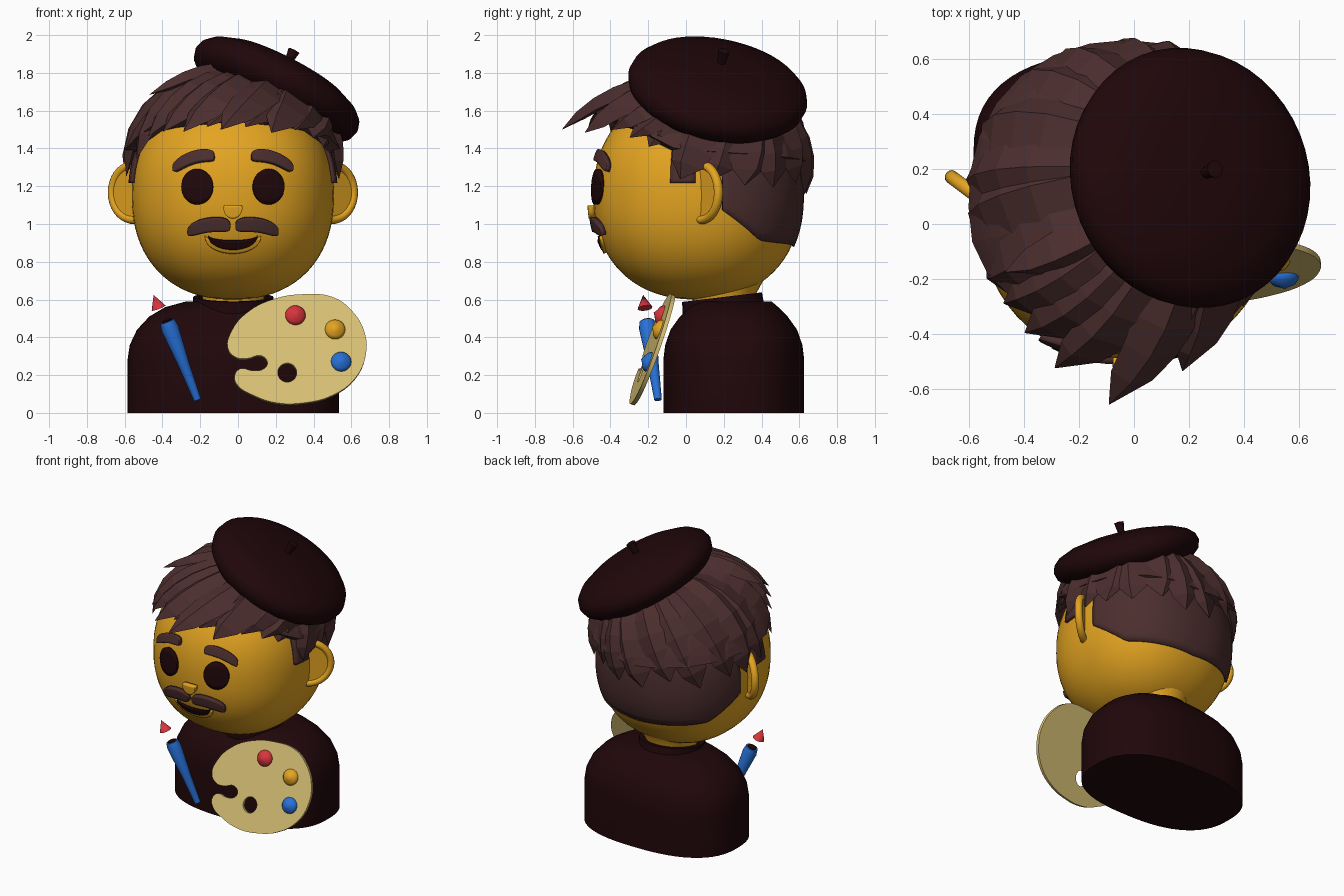
import bpy, bmesh, random
from math import sin, cos, pi, radians, sqrt
from mathutils import Vector, Matrix

cube = bpy.data.objects.get("Cube")
if cube:
    bpy.data.objects.remove(cube, do_unlink=True)
random.seed(4)


def material(name, r, g, b):
    m = bpy.data.materials.new(name)
    m.use_nodes = True
    m.diffuse_color = (r, g, b, 1)
    m.node_tree.nodes["Principled BSDF"].inputs["Base Color"].default_value = (r, g, b, 1)
    return m


SKIN = material("golden skin", 0.77, 0.37, 0.015)
HAIR = material("brown hair", 0.072, 0.027, 0.027)
DARK = material("dark cloth", 0.014, 0.002, 0.003)
WOOD = material("pale wood", 0.7, 0.54, 0.18)
RED = material("red paint", 0.68, 0.035, 0.045)
BLUE = material("blue paint", 0.021, 0.165, 0.68)


def finish(name, mesh, mat, smooth=40):
    ob = bpy.data.objects.new(name, mesh)
    bpy.context.collection.objects.link(ob)
    mesh.materials.clear()
    mesh.materials.append(mat)
    if smooth:
        mesh.shade_smooth()
        mesh.set_sharp_from_angle(angle=radians(smooth))
    return ob


def grid(name, rows, mat, wrap=False, caps=False, smooth=40, thick=0, matrix=None):
    """Quad surface through rows of points, optionally closed round and capped."""
    bm = bmesh.new()
    vs = [[bm.verts.new(p) for p in row] for row in rows]
    n = len(rows[0])
    for a, b in zip(vs, vs[1:]):
        for i in range(n if wrap else n - 1):
            j = (i + 1) % n
            bm.faces.new((a[i], a[j], b[j], b[i]))
    if caps:
        bm.faces.new(vs[0])
        bm.faces.new(vs[-1])
    bmesh.ops.remove_doubles(bm, verts=bm.verts, dist=1e-5)
    bmesh.ops.recalc_face_normals(bm, faces=bm.faces)
    if matrix:
        bm.transform(matrix)
    mesh = bpy.data.meshes.new(name)
    bm.to_mesh(mesh)
    bm.free()
    ob = finish(name, mesh, mat, smooth)
    if thick:
        mod = ob.modifiers.new("thickness", "SOLIDIFY")
        mod.thickness, mod.offset = thick, 0
    return ob


def lathe(name, profile, mat, matrix, seg=32, smooth=40):
    rows = [[(r * cos(2 * pi * i / seg), r * sin(2 * pi * i / seg), z) for i in range(seg)]
            for r, z in profile]
    return grid(name, rows, mat, wrap=True, smooth=smooth, matrix=matrix)


def frame(loc, normal):
    return Matrix.Translation(loc) @ Vector(normal).to_track_quat("Z", "Y").to_matrix().to_4x4()


# Head: a slightly squared ellipsoid that every facial part is laid on
C = Vector((-0.027, 0.06, 1.15))
A, B, H, N = 0.535, 0.55, 0.55, 2.25


def direction(az, el):
    a, e = radians(az), radians(el)
    return Vector((sin(a) * cos(e), -cos(a) * cos(e), sin(e)))


def on_head(d, off=0.0):
    r = (abs(d.x / A) ** N + abs(d.y / B) ** N + abs(d.z / H) ** N) ** (-1 / N)
    return C + d * (r + off)


def front_y(x, z):
    k = 1 - abs((x - C.x) / A) ** N - abs((z - C.z) / H) ** N
    return C.y - B * max(k, 0) ** (1 / N)


def lerp_table(table, x):
    for (a, u), (b, v) in zip(table, table[1:]):
        if x <= b:
            return u + (v - u) * max(0, x - a) / (b - a)
    return table[-1][1]


def patch(name, az0, az1, low, top, off, thick, mat, cols=48, smooth=40, steps=14):
    """Shell over the head between a lower edge rule and a top elevation."""
    rows = []
    for i in range(cols + 1):
        az = az0 + (az1 - az0) * i / cols
        lo = low(abs(az if az <= 180 else 360 - az))
        rows.append([on_head(direction(az, lo + (top - lo) * j / steps), off)
                     for j in range(steps + 1)])
    return grid(name, rows, mat, smooth=smooth, thick=thick)


patch("head", 0, 360, lambda a: -90, 90, 0, 0, SKIN, 64, steps=40).data.shade_smooth()
patch("shaved_back", 104, 256, lambda a: lerp_table([(104, -8), (128, -24), (180, -28)], a),
      40, 0.008, 0.012, HAIR)
for side, s in (("left", 1), ("right", -1)):
    patch(side + "_sideburn", 75 * s, 89 * s, lambda a: 7, 35, 0.01, 0.02, HAIR, 4)

# Hair: a cap under swept, ridged locks radiating from the crown
patch("hair_cap", 0, 360, lambda a: lerp_table([(0, 42), (50, 36), (75, 24), (180, 15)], a),
      90, 0.045, 0.06, HAIR, 28, 0)
crown = Vector((0.32, 0.22, 0.92)).normalized()


def lock(name, az, el, lift, width, sway=0.0, base=0.075):
    tip, rows = direction(az, el), []
    lean = random.uniform(-0.5, 0.5)
    for i in range(9):
        t = i / 8
        d = crown.slerp(tip, t)
        side = d.cross(tip - crown).normalized()
        off = base + 0.03 * sin(pi * t) + (lift - base) * t ** 3
        p = on_head(d, off) + side * sway * (t * t - t)
        w = width * (0.45 + 0.55 * sin(pi * min(t * 0.85, 0.5))) * sqrt(max(1 - t ** 4, 0.0004))
        h = w / width
        rows.append([p - side * w - d * 0.035 * h, p + side * w * lean + d * 0.022 * h,
                     p + side * w - d * 0.035 * h, p - d * 0.07 * h])
    grid(name, rows, HAIR, wrap=True, caps=True, smooth=0)


tip_line = [(0, 36), (45, 33), (60, 25), (75, 12), (90, 6), (180, 4)]
for k in range(20):
    az = -171 + 18 * k
    if abs(az) > 52:
        lock(f"hair_lock_{k}", az + random.uniform(-3, 3),
             lerp_table(tip_line, abs(az)) + random.uniform(-4, 4),
             random.uniform(0.02, 0.045), 0.135, -0.08, random.uniform(0.065, 0.085))
fringe = [(-52, 29, 0.075), (-39, 30, 0.1), (-24, 28, 0.15), (-5, 26, 0.235), (19, 28, 0.14),
          (36, 32, 0.08), (50, 29, 0.06), (-14, 33, 0.1), (7, 33, 0.1)]
for k, (az, el, lift) in enumerate(fringe):
    lock(f"fringe_lock_{k}", az, el, lift, 0.125, -0.32, 0.08)
lock("stray_lock", -62, 47, 0.16, 0.08, -0.15, 0.1)


# Face: raised plates that follow the curve of the head
def plate(name, x0, x1, low, high, mat, off, thick=0.02):
    rows = []
    for i in range(17):
        u = -cos(pi * i / 16)
        x = C.x + (x0 + x1) / 2 + (x1 - x0) / 2 * u
        zs = [low(u) + (high(u) - low(u)) * j / 6 for j in range(7)]
        rows.append([(x, front_y(x, z) - off, z) for z in zs])
    return grid(name, rows, mat, thick=thick)


def arc(u, power=2):
    return max(0, 1 - abs(u) ** power) ** (1 / power)


for side, s in (("left", 1), ("right", -1)):
    plate(side + "_eye", s * 0.187 - 0.082, s * 0.187 + 0.082,
          lambda u: 1.197 - 0.094 * arc(u), lambda u: 1.197 + 0.094 * arc(u), DARK, 0.01)
    brow = lambda u: 1.352 - 0.032 * s * u - 0.026 * u * u
    plate(side + "_eyebrow", s * 0.205 - 0.108, s * 0.205 + 0.108,
          lambda u: brow(u) - 0.031 * arc(u, 4), lambda u: brow(u) + 0.031 * arc(u, 4), HAIR, 0.015, 0.03)
    tache = lambda u: 0.99 - 0.014 * s * u - 0.014 * u * u
    plate(side + "_moustache", s * 0.125 - 0.112, s * 0.125 + 0.112,
          lambda u: tache(u) - 0.043 * arc(u, 3) + 0.012 * (1 - u * u),
          lambda u: tache(u) + 0.043 * arc(u, 3), HAIR, 0.015, 0.03)
plate("lower_lip", -0.147, 0.147, lambda u: 0.937 - 0.09 * arc(u), lambda u: 0.937 - 0.03 * arc(u),
      SKIN, 0.004, 0.024)
plate("mouth", -0.13, 0.13, lambda u: 0.937 - 0.072 * arc(u), lambda u: 0.937 - 0.025 * arc(u),
      DARK, 0.013, 0.012)
plate("nose", -0.05, 0.05, lambda u: 1.09 - 0.06 * arc(u), lambda u: 1.09 + 0.008 * arc(u, 6),
      SKIN, 0.015, 0.036)

# Ears: a thin disc with a rolled rim, swept backward
for side, s in (("left", 1), ("right", -1)):
    u, up = Vector((0.8 * s, 0.6, 0)), Vector((0, 0, 1))
    m = Matrix((u, up, u.cross(up))).transposed().to_4x4()
    m.translation = (C.x + s * 0.523, 0.085, 1.167)
    rim = [(0.145 + 0.023 * cos(a * pi / 6), 0.025 * sin(a * pi / 6)) for a in range(13)]
    lathe(side + "_ear_rim", rim, SKIN, m, 36, 60)
    lathe(side + "_ear_disc", [(0, -0.014), (0.14, -0.014), (0.14, 0.01), (0, 0.01)], SKIN, m)

# Body: rounded shoulders on an oblong footprint, with neck and collar
levels = [(0, 0.56, 0.373), (0.28, 0.56, 0.373), (0.36, 0.548, 0.363), (0.44, 0.51, 0.335),
          (0.51, 0.445, 0.285), (0.56, 0.36, 0.235), (0.59, 0.25, 0.2)]


def squared(v):
    return (1 if v > 0 else -1) * abs(v) ** 0.8


grid("body", [[(-0.025 + a * squared(cos(i * pi / 32)), 0.253 + b * squared(sin(i * pi / 32)), z)
               for i in range(64)] for z, a, b in levels], DARK, wrap=True, caps=True)
lathe("collar", [(0.235, -0.12), (0.217, -0.03), (0.213, 0.038), (0.185, 0.038), (0.18, -0.1)],
      DARK, frame((-0.025, 0.195, 0.575), (0, -0.12, 1)))
lathe("neck", [(0.17, 0.5), (0.165, 0.62), (0.22, 0.72)], SKIN, Matrix.Translation((-0.025, 0.2, 0)))

# Beret, worn tilted, with a stem
tilt = frame((0.205, 0.168, 1.712), (0.45, 0.18, 0.87))
lathe("beret", [(0, -0.09), (0.34, -0.11), (0.42, -0.093), (0.467, -0.05), (0.482, 0), (0.468, 0.045),
                (0.425, 0.085), (0.33, 0.125), (0.18, 0.15), (0, 0.155)], DARK, tilt, 48, 60)
lathe("beret_stem", [(0.02, 0.12), (0.023, 0.18), (0.032, 0.235), (0, 0.24)], DARK,
      Matrix.Translation((-0.015, -0.01, 0)) @ tilt, 12)


# Palette: a flat board with a thumb notch and hole, leaning back
def board(x, z):
    return Vector((x, -0.18 + 0.35 * (z - 0.33) + 0.08 * (x - 0.33), z))


outline = [(.35, .625), (.5, .61), (.6, .54), (.67, .42), (.675, .3), (.62, .18), (.5, .09), (.35, .05),
           (.2, .05), (.08, .09), (0, .14), (-.02, .19), (.01, .23), (.08, .22), (.135, .23), (.155, .265),
           (.12, .3), (.05, .285), (-.01, .29), (-.055, .34), (-.035, .43), (.05, .53), (.19, .6)]
hole = [(0.26 + 0.05 * cos(i * pi / 8), 0.21 + 0.05 * sin(i * pi / 8)) for i in range(16)]
curve = bpy.data.curves.new("palette_outline", "CURVE")
curve.dimensions, curve.fill_mode, curve.extrude = "2D", "BOTH", 0.011
for pts in (outline, hole):
    sp = curve.splines.new("BEZIER")
    sp.bezier_points.add(len(pts) - 1)
    sp.use_cyclic_u, sp.resolution_u = True, 4
    for bp, (x, z) in zip(sp.bezier_points, pts):
        bp.co = (x, z, 0)
        bp.handle_left_type = bp.handle_right_type = "AUTO"
helper = bpy.data.objects.new("palette_outline", curve)
bpy.context.collection.objects.link(helper)
bpy.context.view_layer.update()
mesh = bpy.data.meshes.new_from_object(helper.evaluated_get(bpy.context.evaluated_depsgraph_get()))
bpy.data.objects.remove(helper, do_unlink=True)
facing = Vector((0.08, -1, 0.35)).normalized()
for v in mesh.vertices:
    v.co = board(v.co.x, v.co.y) + facing * v.co.z
finish("palette", mesh, WOOD, 30)
for name, x, z, mat in (("red", 0.303, 0.512, RED), ("yellow", 0.513, 0.437, SKIN), ("blue", 0.545, 0.266, BLUE)):
    lathe(name + "_paint_blob", [(0.053, 0), (0.054, 0.018), (0.042, 0.034), (0.02, 0.043), (0, 0.056)],
          mat, frame(board(x, z), facing), 20, 60)

# Brush: tapered handle, dark end and a loose red tip
foot, head_end = Vector((-0.215, -0.148, 0.07)), Vector((-0.375, -0.207, 0.485))
axis = head_end - foot
lathe("brush_handle", [(0, 0), (0.02, 0), (0.03, 0.2), (0.047, 0.41), (0.04, axis.length), (0, axis.length)],
      BLUE, frame(foot, axis), 16)
lathe("brush_end", [(0, 0), (0.03, 0), (0.03, 0.006), (0, 0.006)], DARK, frame(head_end, axis), 16)
lathe("brush_tip", [(0, 0), (0.04, 0), (0, 0.075)], RED, frame((-0.42, -0.217, 0.555), axis), 12)
